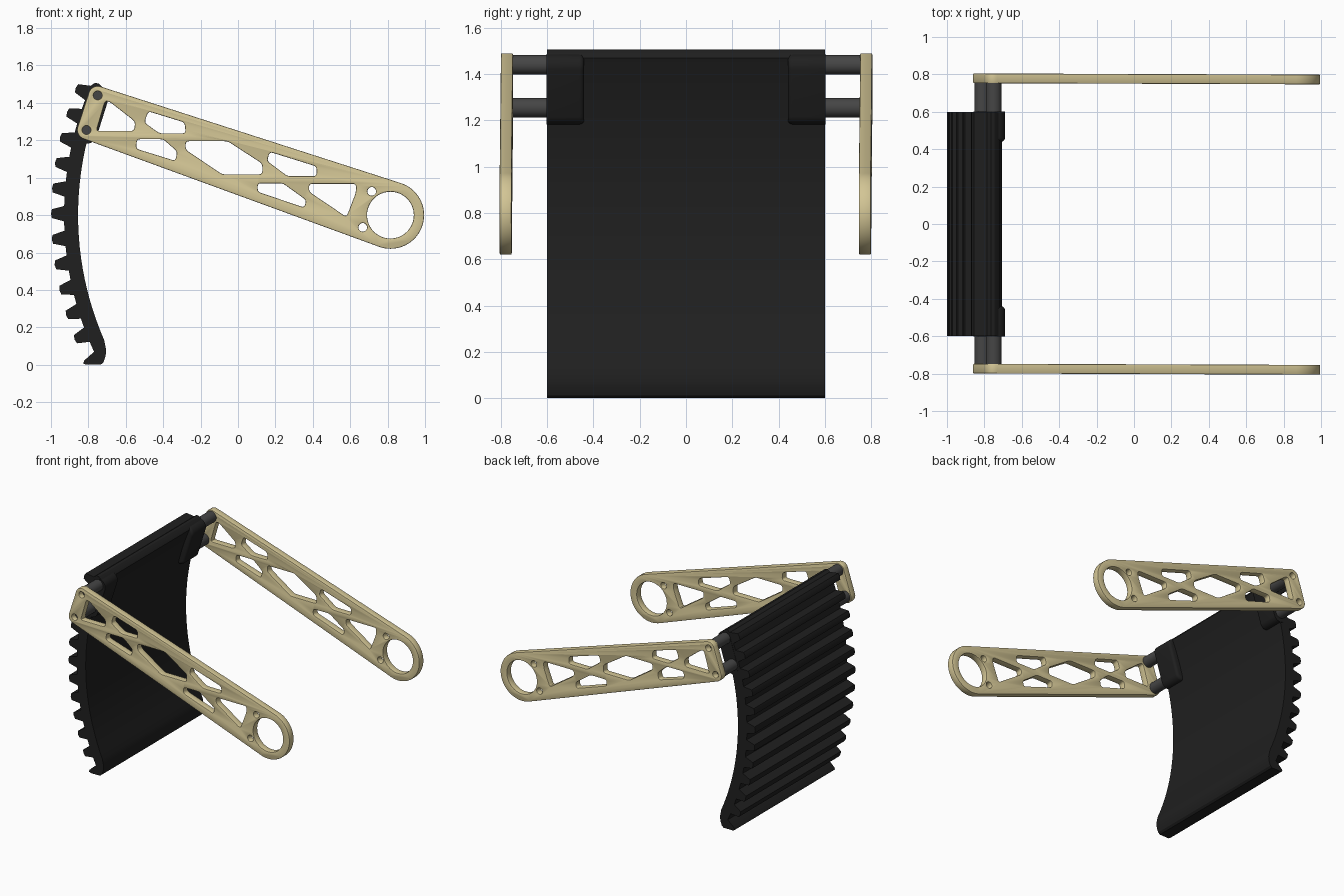
import bpy, bmesh
from math import sin, cos, pi, radians
from mathutils import Vector
from mathutils.geometry import convex_hull_2d

if "Cube" in bpy.data.objects:
    bpy.data.objects.remove(bpy.data.objects["Cube"])

PIVOT = (0.815, 0.80)                       # centre of arm bore and of blade curvature
ROD_UP, ROD_LOW = (-0.75, 1.44), (-0.81, 1.255)


def material(name, rgb):
    m = bpy.data.materials.new(name)
    m.diffuse_color = (*rgb, 1)
    m.use_nodes = True
    m.node_tree.nodes["Principled BSDF"].inputs["Base Color"].default_value = m.diffuse_color
    return m


TAN = material("tan_metal", (0.65, 0.56, 0.30))
BLACK = material("black_paint", (0.014, 0.014, 0.014))
GREY = material("dark_steel", (0.06, 0.06, 0.06))


def polar(r, deg):
    a = radians(deg)
    return (PIVOT[0] - r * cos(a), PIVOT[1] + r * sin(a))


def circle(c, r, n=32):
    return [(c[0] + r * cos(2 * pi * i / n), c[1] + r * sin(2 * pi * i / n)) for i in range(n)]


def hull(pts):
    return [pts[i] for i in convex_hull_2d([Vector(p) for p in pts])]


def rounded(pts, r=0.018, steps=4):
    out, n = [], len(pts)
    for i in range(n):
        p, a, b = (Vector(pts[j % n]) for j in (i, i - 1, i + 1))
        s = p + (a - p).normalized() * min(r, (a - p).length * 0.45)
        e = p + (b - p).normalized() * min(r, (b - p).length * 0.45)
        for k in range(steps + 1):
            t = k / steps
            out.append(tuple(s * (1 - t) ** 2 + p * 2 * t * (1 - t) + e * t * t))
    return out


def add_object(name, mesh, mat, angle=30):
    ob = bpy.data.objects.new(name, mesh)
    bpy.context.collection.objects.link(ob)
    mesh.materials.clear()
    mesh.materials.append(mat)
    bpy.ops.object.select_all(action='DESELECT')
    ob.select_set(True)
    bpy.context.view_layer.objects.active = ob
    bpy.ops.object.shade_smooth_by_angle(angle=radians(angle))
    return ob


def prism(name, pts, y0, y1, mat, bevel_y=None):
    """Extrude an XZ outline from y0 to y1, optionally rounding one end."""
    bm = bmesh.new()
    face = bm.faces.new([bm.verts.new((x, y0, z)) for x, z in pts])
    ext = bmesh.ops.extrude_face_region(bm, geom=[face])['geom']
    for v in ext:
        if isinstance(v, bmesh.types.BMVert):
            v.co.y = y1
    bmesh.ops.recalc_face_normals(bm, faces=bm.faces)
    if bevel_y is not None:
        rim = [e for e in bm.edges if all(abs(v.co.y - bevel_y) < 1e-5 for v in e.verts)]
        bmesh.ops.bevel(bm, geom=rim, offset=0.02, segments=4, profile=0.5, affect='EDGES')
    me = bpy.data.meshes.new(name)
    bm.to_mesh(me)
    bm.free()
    return add_object(name, me, mat)


# Toothed curved blade
outline = [(-0.725, 1.485), (-0.745, 1.503), (-0.765, 1.507)]
for i in range(11):
    c = 22.0 - 4.35 * i
    outline += [polar(1.745, c + 1.35), polar(1.81, c + 0.75),
                polar(1.815, c), polar(1.81, c - 0.75), polar(1.745, c - 1.35)]
outline += [polar(1.745, -24.75), polar(1.812, -25.4), (-0.828, 0.008), (-0.815, 0.0),
            (-0.735, 0.0), (-0.72, 0.012), (-0.708, 0.045), (-0.705, 0.08)]
outline += [polar(1.67, -23.6 + 47.2 * i / 24) for i in range(25)]
prism("toothed_blade", outline, -0.6, 0.6, BLACK)

# Lattice cut-outs of the arms
WINDOWS = [
    [(-0.757, 1.25), (-0.71, 1.41), (-0.685, 1.405), (-0.55, 1.30), (-0.555, 1.25)],
    [(-0.48, 1.355), (-0.285, 1.295), (-0.28, 1.237), (-0.42, 1.237), (-0.50, 1.295)],
    [(-0.54, 1.206), (-0.40, 1.206), (-0.325, 1.14), (-0.335, 1.09), (-0.545, 1.155)],
    [(-0.28, 1.195), (-0.055, 1.195), (0.13, 1.075), (0.13, 1.018), (-0.085, 1.018), (-0.28, 1.15)],
    [(0.17, 1.138), (0.42, 1.06), (0.42, 1.008), (0.265, 1.008), (0.155, 1.09)],
    [(0.105, 0.97), (0.24, 0.97), (0.365, 0.88), (0.355, 0.84), (0.105, 0.925)],
    [(0.38, 0.967), (0.632, 0.967), (0.63, 0.92), (0.58, 0.79), (0.38, 0.925)],
]
loops = [hull(circle(PIVOT, 0.18, 64) + circle(ROD_UP, 0.05) + circle(ROD_LOW, 0.05))]
loops += [rounded(w) for w in WINDOWS]
loops += [circle(PIVOT, 0.125, 48)]
loops += [circle(c, 0.023, 20) for c in (ROD_UP, ROD_LOW, (0.715, 0.927), (0.667, 0.735))]


def arm(name, side):
    cu = bpy.data.curves.new(name, 'CURVE')
    cu.dimensions, cu.fill_mode = '2D', 'BOTH'
    cu.extrude, cu.bevel_depth, cu.bevel_resolution, cu.offset = 0.021, 0.005, 1, -0.005
    for pts in loops:
        sp = cu.splines.new('POLY')
        sp.points.add(len(pts) - 1)
        for p, (x, z) in zip(sp.points, pts):
            p.co = (x, z, 0, 1)
        sp.use_cyclic_u = True
    tmp = bpy.data.objects.new(name + "_curve", cu)
    bpy.context.collection.objects.link(tmp)
    dg = bpy.context.evaluated_depsgraph_get()
    me = bpy.data.meshes.new_from_object(tmp.evaluated_get(dg))
    bpy.data.objects.remove(tmp)
    bm = bmesh.new()
    bm.from_mesh(me)
    for v in bm.verts:                      # stand upright, with the slight sideways skew
        x, z, d = v.co
        v.co = (x, side * 0.776 - d - 0.0035 * x, z)
    bmesh.ops.remove_doubles(bm, verts=bm.verts, dist=1e-5)
    bmesh.ops.recalc_face_normals(bm, faces=bm.faces)
    bm.to_mesh(me)
    bm.free()
    me.name = name
    add_object(name, me, TAN)


# Arms, connecting rods and rod mounts on both sides
for side, label in ((-1, "front"), (1, "back")):
    arm(label + "_arm", side)
    for c, pos in ((ROD_UP, "upper"), (ROD_LOW, "lower")):
        prism(f"{label}_{pos}_rod", circle(c, 0.042), side * 0.5, side * 0.755, GREY)
    pad = hull(circle((-0.742, 1.435), 0.052) + circle((-0.805, 1.235), 0.052))
    prism(label + "_rod_mount", pad, side * 0.44, side * 0.602, BLACK, bevel_y=side * 0.44)
